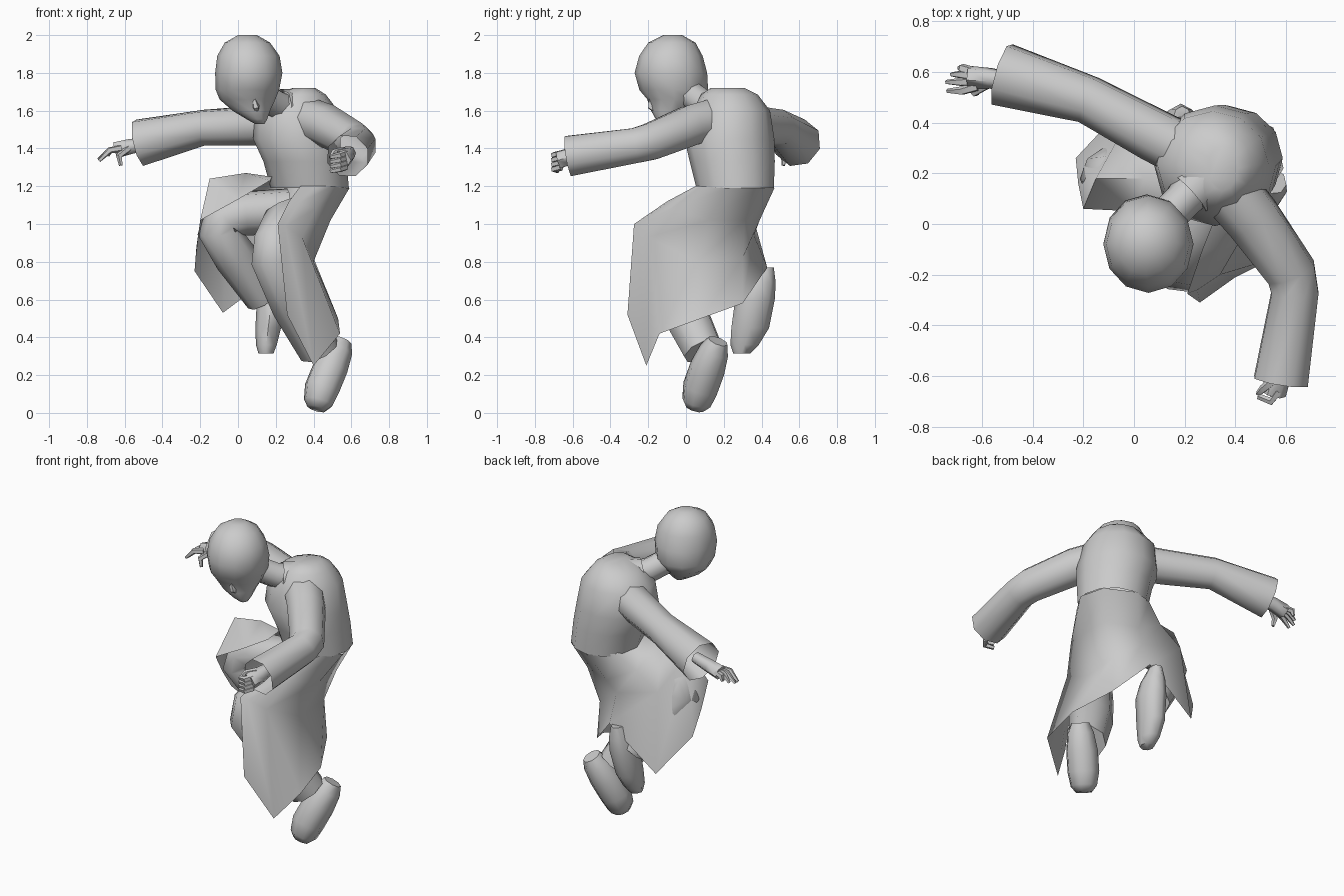
import bpy
from math import sin, cos, pi, radians
from mathutils import Vector


def make(name, verts, faces, angle=60):
    mesh = bpy.data.meshes.new(name)
    mesh.from_pydata([tuple(v) for v in verts], [], faces)
    mesh.update()
    ob = bpy.data.objects.new(name, mesh)
    bpy.context.collection.objects.link(ob)
    bpy.ops.object.select_all(action='DESELECT')
    ob.select_set(True)
    bpy.context.view_layer.objects.active = ob
    bpy.ops.object.mode_set(mode='EDIT')
    bpy.ops.mesh.select_all(action='SELECT')
    bpy.ops.mesh.normals_make_consistent(inside=False)
    bpy.ops.object.mode_set(mode='OBJECT')
    bpy.ops.object.shade_smooth_by_angle(angle=radians(angle))
    return ob


def loft(name, rows, n, caps):
    verts = [v for row in rows for v in row]
    faces = [(r * n + i, r * n + (i + 1) % n, (r + 1) * n + (i + 1) % n, (r + 1) * n + i)
             for r in range(len(rows) - 1) for i in range(n)]
    if caps[0]:
        faces.append(tuple(range(n)))
    if caps[1]:
        faces.append(tuple(range(len(verts) - n, len(verts))))
    return make(name, verts, faces)


def stack(name, rings, n=10, caps=(True, True)):
    """Horizontal rings: x, y, z, rx, ry."""
    rows = [[(x + rx * cos(2 * pi * i / n), y + ry * sin(2 * pi * i / n), z) for i in range(n)]
            for x, y, z, rx, ry in rings]
    return loft(name, rows, n, caps)


def tube(name, path, n=8, caps=(True, True)):
    """Rings along a path: x, y, z, radius."""
    pts = [Vector(p[:3]) for p in path]
    dirs = [(b - a).normalized() for a, b in zip(pts, pts[1:])]
    u = dirs[0].cross(Vector((0.1, 0.2, 1)))
    rows = []
    for k, p in enumerate(pts):
        t = (dirs[max(k - 1, 0)] + dirs[min(k, len(dirs) - 1)]).normalized()
        u = (u - t * u.dot(t)).normalized()
        w = t.cross(u)
        rows.append([p + (u * cos(2 * pi * i / n) + w * sin(2 * pi * i / n)) * path[k][3]
                     for i in range(n)])
    return loft(name, rows, n, caps)


# Head bowed forward with the chin tucked in, nose and neck
stack("head", [(.05, -.07, 2.0, .05, .05), (.05, -.075, 1.96, .12, .125),
               (.055, -.08, 1.89, .165, .168), (.057, -.08, 1.80, .178, .192),
               (.05, -.065, 1.71, .168, .182), (.05, -.06, 1.66, .148, .145),
               (.07, -.085, 1.60, .10, .10), (.10, -.10, 1.555, .055, .06),
               (.115, -.105, 1.53, .025, .03)], 12)
tube("nose", [(.085, -.185, 1.66, .012), (.095, -.185, 1.62, .02), (.10, -.16, 1.60, .012)], 5)
tube("neck", [(.27, .18, 1.60, .09), (.19, .09, 1.64, .075), (.09, -.01, 1.71, .075)])

# Coat body and collar
stack("coat_body", [(.38, .26, 1.19, .207, .205), (.355, .245, 1.33, .22, .225),
                    (.32, .23, 1.45, .24, .238), (.31, .24, 1.60, .22, .205),
                    (.325, .23, 1.685, .14, .15), (.35, .22, 1.72, .06, .09)], 12, (False, True))
tube("collar", [(.33, .22, 1.60, .115), (.22, .12, 1.62, .095)], 8, (True, False))

# Coat skirt: each column runs from waist to hem, round the back
columns = [
    [(.17, .06, 1.23), (0, .05, 1.13), (-.20, .06, 1.02), (-.22, .16, .88)],
    [(.18, .17, 1.25), (.04, .18, 1.27), (-.15, .18, 1.24), (-.23, .26, .75)],
    [(.22, .40, 1.21), (.10, .36, 1.12), (-.05, .36, 1.02), (-.08, .42, .53)],
    [(.37, .468, 1.19), (.29, .39, 1.02), (.24, .36, .94), (.24, .43, .77)],
    [(.55, .38, 1.19), (.48, .31, 1.02), (.40, .30, .82), (.42, .30, .58)],
    [(.59, .22, 1.19), (.49, .12, 1.02), (.40, .06, .80), (.53, .08, .50)],
    [(.50, .08, 1.20), (.41, -.08, 1.08), (.34, -.20, .93), (.54, -.14, .42)],
    [(.41, .05, 1.20), (.32, -.10, 1.11), (.25, -.26, .99), (.40, -.21, .25)],
    [(.33, .05, 1.20), (.27, -.10, 1.12), (.21, -.275, 1.0), (.26, -.31, .52)],
]
make("coat_skirt", [p for c in columns for p in c],
     [(c * 4 + r, c * 4 + r + 1, c * 4 + r + 5, c * 4 + r + 4)
      for c in range(len(columns) - 1) for r in range(3)], 70)

# Sleeves, open at the cuffs
tube("raised_sleeve", [(.22, .28, 1.53, .11), (.08, .35, 1.52, .108),
                       (-.18, .49, 1.51, .098), (-.52, .59, 1.43, .13)], 8, (False, False))
tube("bent_sleeve", [(.37, .14, 1.55, .12), (.47, .02, 1.52, .115), (.62, -.19, 1.435, .105),
                     (.635, -.27, 1.415, .10), (.58, -.62, 1.36, .115)], 8, (False, False))

# Hands
tube("open_palm", [(-.46, .56, 1.43, .035), (-.57, .575, 1.41, .042), (-.65, .58, 1.39, .045)], 6)
for i, (y, x, z) in enumerate([(.525, -.735, 1.335), (.56, -.74, 1.34), (.59, -.72, 1.35), (.615, -.69, 1.36)]):
    tube(f"open_finger_{i}", [(-.62, .57 + (y - .57) * .6, 1.40, .02),
                              (-.68, y, 1.39, .018), (x, y, z, .009)], 5)
tube("open_thumb", [(-.58, .55, 1.40, .02), (-.63, .52, 1.36, .018), (-.62, .515, 1.31, .01)], 5)
tube("fist_palm", [(.59, -.50, 1.38, .035), (.57, -.60, 1.36, .05), (.55, -.67, 1.34, .05)], 6)
for i in range(4):
    z = 1.375 - i * .025
    tube(f"fist_finger_{i}", [(.57, -.66, z, .018), (.54, -.70, z - .01, .017), (.49, -.68, z - .02, .012)], 5)
tube("fist_thumb", [(.56, -.61, 1.39, .02), (.51, -.65, 1.38, .017), (.49, -.67, 1.35, .011)], 5)

# Trouser legs, bent at the knees
tube("raised_leg", [(.27, .22, 1.07, .12), (.03, .195, 1.055, .12), (-.08, .18, 1.03, .11),
                    (-.10, .18, .96, .115), (-.01, .24, .82, .115), (.13, .34, .60, .09)], 8)
tube("standing_leg", [(.38, .19, 1.06, .11), (.25, 0, 1.0, .125), (.20, -.14, .90, .12),
                      (.19, -.15, .81, .125), (.30, -.03, .58, .13), (.43, .09, .33, .11)], 8)

# Shoes, toes pointing down
stack("raised_shoe", [(.19, .42, .77, .035, .045), (.185, .39, .69, .065, .085),
                      (.178, .365, .60, .078, .105), (.16, .34, .45, .068, .10),
                      (.15, .31, .36, .055, .075), (.148, .295, .315, .04, .045)], 8)
tube("standing_shoe", [(.55, .17, .38, .055), (.53, .15, .33, .08), (.49, .115, .24, .096),
                       (.445, .075, .13, .096), (.425, .055, .055, .08), (.415, .045, .022, .05)], 8)
